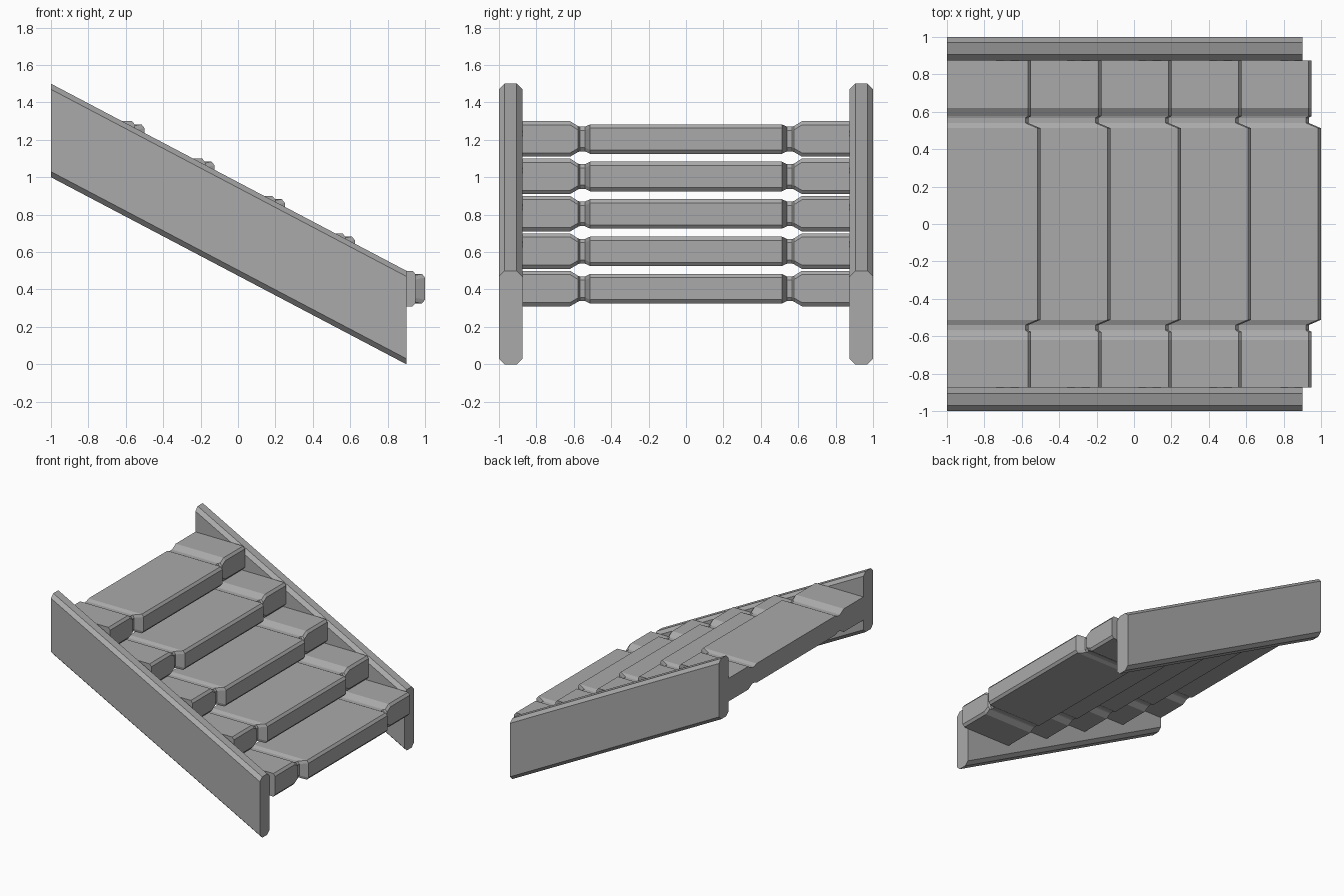
import bpy
import bmesh

cube = bpy.data.objects.get("Cube")
if cube:
    bpy.data.objects.remove(cube, do_unlink=True)

# One plain grey for the whole staircase
GREY = (0.4, 0.4, 0.4, 1.0)
grey = bpy.data.materials.new("plain_grey")
grey.use_nodes = True
grey.diffuse_color = GREY
grey.node_tree.nodes["Principled BSDF"].inputs["Base Color"].default_value = GREY


def loft(name, rings):
    """Skin a row of equal-sized rings and cap both ends."""
    bm = bmesh.new()
    rows = [[bm.verts.new(p) for p in ring] for ring in rings]
    n = len(rows[0])
    for a, b in zip(rows, rows[1:]):
        for i in range(n):
            j = (i + 1) % n
            bm.faces.new((a[i], a[j], b[j], b[i]))
    bm.faces.new(rows[0])
    bm.faces.new(rows[-1])
    bmesh.ops.recalc_face_normals(bm, faces=bm.faces)
    mesh = bpy.data.meshes.new(name)
    bm.to_mesh(mesh)
    bm.free()
    mesh.materials.append(grey)
    obj = bpy.data.objects.new(name, mesh)
    bpy.context.collection.objects.link(obj)
    return obj


# Side rails: a chamfered plank section, sheared down the slope
def rail_ring(x, base, side):
    lo, hi, height, c = 0.875, 1.0, 0.5, 0.03
    section = [(lo + c, 0), (hi - c, 0), (hi, c), (hi, height - c),
               (hi - c, height), (lo + c, height), (lo, height - c), (lo, c)]
    return [(x, side * y, base + z) for y, z in section]


for name, side in (("left_rail", 1), ("right_rail", -1)):
    loft(name, [rail_ring(-1.0, 1.0, side), rail_ring(0.9, 0.0, side)])

# Treads: wide ends, a narrow groove, and a projecting middle board
# Each station is (y, front x, top z, bottom z) for the lowest tread
STATIONS = [(0.875, 0.95, 0.5, 0.31), (0.62, 0.95, 0.5, 0.31),
            (0.577, 0.95, 0.473, 0.335), (0.568, 0.935, 0.47, 0.338),
            (0.54, 0.935, 0.47, 0.338), (0.512, 1.0, 0.483, 0.325)]
MIRRORED = STATIONS + [(-y, x, t, b) for y, x, t, b in reversed(STATIONS)]
BACK, RUN, RISE = 0.5, 0.375, 0.2


def tread_ring(y, front, top, bottom):
    cx, cz = 0.016, 0.02
    return [(BACK, y, bottom), (front - cx, y, bottom), (front, y, bottom + cz),
            (front, y, top - cz), (front - cx, y, top), (BACK, y, top)]


for step in range(5):
    tread = loft(f"tread_{step + 1}", [tread_ring(*s) for s in MIRRORED])
    tread.location = (-RUN * step, 0, RISE * step)
